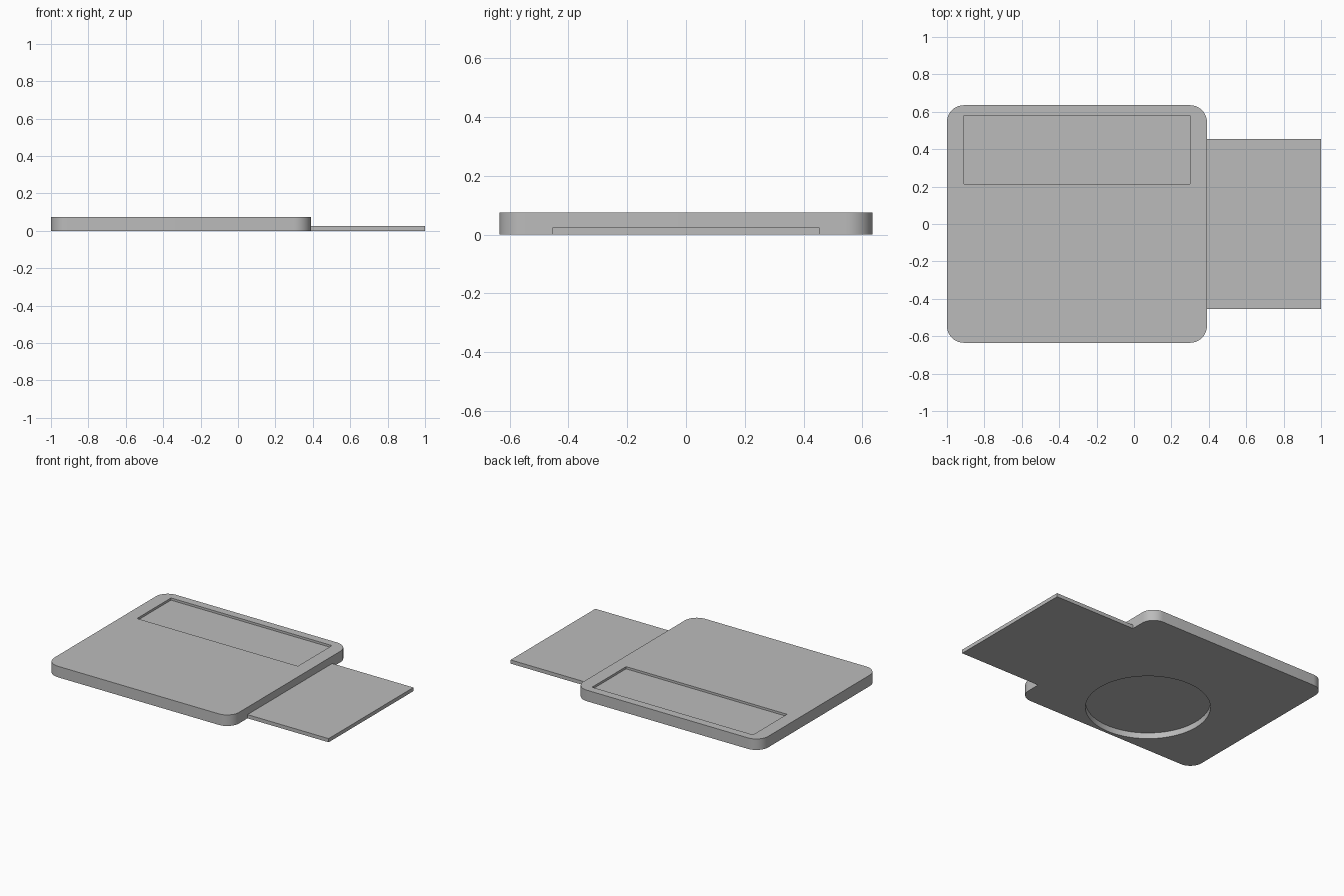
import bpy
import bmesh
from math import radians

if "Cube" in bpy.data.objects:
    bpy.data.objects.remove(bpy.data.objects["Cube"], do_unlink=True)

GREY = (0.5, 0.5, 0.5, 1.0)
grey = bpy.data.materials.new("plain grey")
grey.use_nodes = True
grey.diffuse_color = GREY
grey.node_tree.nodes["Principled BSDF"].inputs["Base Color"].default_value = GREY


def add_object(name, bm):
    mesh = bpy.data.meshes.new(name)
    bm.to_mesh(mesh)
    bm.free()
    mesh.materials.append(grey)
    obj = bpy.data.objects.new(name, mesh)
    bpy.context.collection.objects.link(obj)
    return obj


def box(name, x, y, z, corner=0.0):
    """Box between (low, high) limits, with optional rounded upright corners."""
    bm = bmesh.new()
    bmesh.ops.create_cube(bm, size=1)
    for v in bm.verts:
        v.co = [lim[1] if c > 0 else lim[0] for c, lim in zip(v.co, (x, y, z))]
    if corner:
        upright = [e for e in bm.edges
                   if abs(e.verts[0].co.z - e.verts[1].co.z) > 0.01]
        bmesh.ops.bevel(bm, geom=upright, offset=corner, segments=10,
                        profile=0.5, affect='EDGES')
    return add_object(name, bm)


def disc(name, centre, radius, z):
    bm = bmesh.new()
    bmesh.ops.create_cone(bm, cap_ends=True, segments=96, radius1=radius,
                          radius2=radius, depth=z[1] - z[0])
    bmesh.ops.translate(bm, verts=bm.verts, vec=(*centre, sum(z) / 2))
    return add_object(name, bm)


def cut(target, cutter):
    cutter.hide_render = True
    mod = target.modifiers.new("pocket", 'BOOLEAN')
    mod.operation = 'DIFFERENCE'
    mod.solver = 'EXACT'
    mod.object = cutter
    bpy.context.view_layer.objects.active = target
    bpy.ops.object.modifier_apply(modifier=mod.name)
    bpy.data.objects.remove(cutter, do_unlink=True)


# Rounded main plate
TOP = 0.075
body = box("body_plate", (-1, 0.39), (-0.635, 0.635), (0, TOP), corner=0.09)

# Shallow rectangular pocket in the top
cut(body, box("top_pocket_cutter", (-0.91, 0.30), (0.215, 0.58), (TOP - 0.015, 0.2)))

# Round pocket in the underside
cut(body, disc("round_pocket_cutter", (-0.305, -0.23), 0.385, (-0.1, 0.04)))

# Thin side tab, flush with the underside
box("side_tab", (0.39, 1), (-0.455, 0.455), (0, 0.025))

# Smooth the rounded walls, keep the rims sharp
bpy.ops.object.select_all(action='DESELECT')
body.select_set(True)
bpy.context.view_layer.objects.active = body
bpy.ops.object.shade_smooth_by_angle(angle=radians(30))
